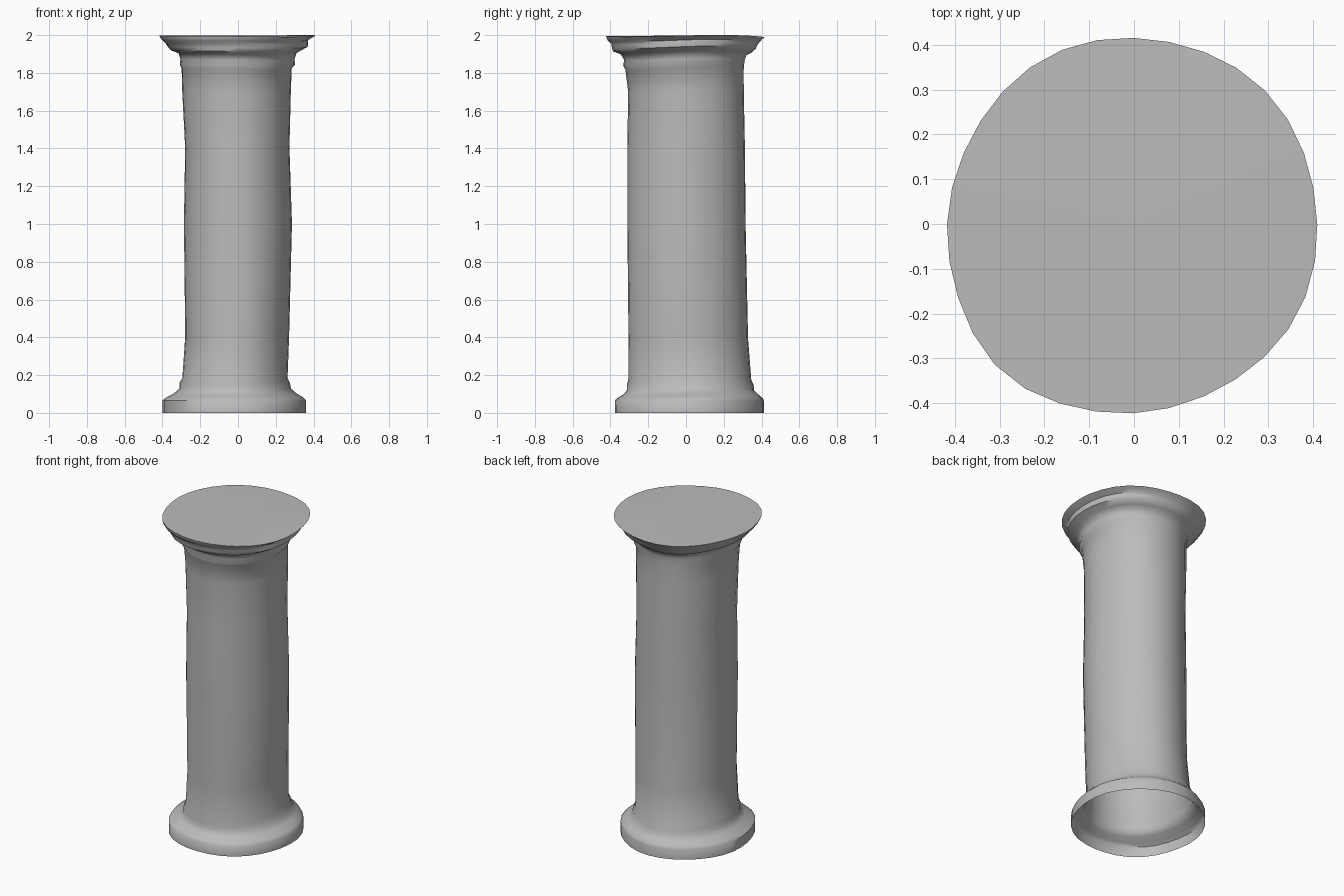
import bpy, bmesh, math

cube = bpy.data.objects.get("Cube")
if cube:
    bpy.data.objects.remove(cube, do_unlink=True)

SEGMENTS = 32
stone = bpy.data.materials.new("grey stone")
stone.use_nodes = True
GREY = (0.5, 0.5, 0.5, 1)
stone.diffuse_color = GREY
stone.node_tree.nodes["Principled BSDF"].inputs["Base Color"].default_value = GREY

# Worn profile: height, left and right reach, front and back reach
PROFILE = [
    (0, -.40, .36, -.38, .41),
    (.065, -.40, .36, -.38, .41),
    (.08, -.38, .345, -.365, .405),
    (.10, -.34, .31, -.33, .385),
    (.125, -.31, .28, -.312, .36),
    (.155, -.31, .275, -.312, .357),
    (.18, -.295, .262, -.306, .345),
    (.40, -.28, .27, -.305, .328),
    (1, -.287, .285, -.31, .316),
    (1.4, -.28, .272, -.31, .313),
    (1.7, -.295, .28, -.305, .307),
    (1.82, -.298, .285, -.32, .306),
    (1.84, -.308, .302, -.332, .308),
    (1.87, -.304, .30, -.326, .31),
    (1.90, -.315, .31, -.345, .32),
    (1.915, -.352, .335, -.383, .35),
    (1.935, -.37, .372, -.39, .372),
    (1.955, -.383, .374, -.392, .38),
    (1.97, -.40, .372, -.41, .392),
    (1.985, -.41, .40, -.417, .405),
    (1.995, -.415, .412, -.42, .418),
]


def ring(bm, z, left, right, front, back):
    """One worn ring fitted to its four reaches."""
    verts = []
    wear = .008 if z < .1 or z > 1.9 else .003
    corner = .028 if z > 1.9 else .008
    sag = .005 * min(1, z / .15) if z < 1.99 else .004
    for i in range(SEGMENTS):
        a = math.tau * i / SEGMENTS
        c, s = math.cos(a), math.sin(a)
        bulge = corner * max(0, math.cos(a - math.radians(227))) ** 12
        k = 1 + wear * math.sin(5 * a + z * 2) + bulge / .42
        x = (left + right) / 2 + (right - left) / 2 * c * k
        y = (front + back) / 2 + (back - front) / 2 * s * k
        dz = sag * math.sin(2 * a + 1) + sag * .6 * math.sin(3 * a)
        if z > 1.99:
            dz = min(.005, dz)
        verts.append(bm.verts.new((x, y, z + dz)))
    return verts


def add_object(name, bm):
    mesh = bpy.data.meshes.new(name)
    bmesh.ops.recalc_face_normals(bm, faces=bm.faces)
    bm.to_mesh(mesh)
    bm.free()
    mesh.materials.append(stone)
    obj = bpy.data.objects.new(name, mesh)
    bpy.context.collection.objects.link(obj)
    bpy.ops.object.select_all(action="DESELECT")
    obj.select_set(True)
    bpy.context.view_layer.objects.active = obj
    bpy.ops.object.shade_smooth_by_angle(angle=math.radians(50))


# Hollow column: base, shaft and capital in one skin, open underneath
bm = bmesh.new()
rings = [ring(bm, *row) for row in PROFILE]
for low, high in zip(rings, rings[1:]):
    for i in range(SEGMENTS):
        j = (i + 1) % SEGMENTS
        bm.faces.new((low[i], low[j], high[j], high[i]))

# Closed top slab
centre = bm.verts.new((0, 0, 1.997))
for i in range(SEGMENTS):
    bm.faces.new((rings[-1][i], rings[-1][(i + 1) % SEGMENTS], centre))
add_object("column", bm)
